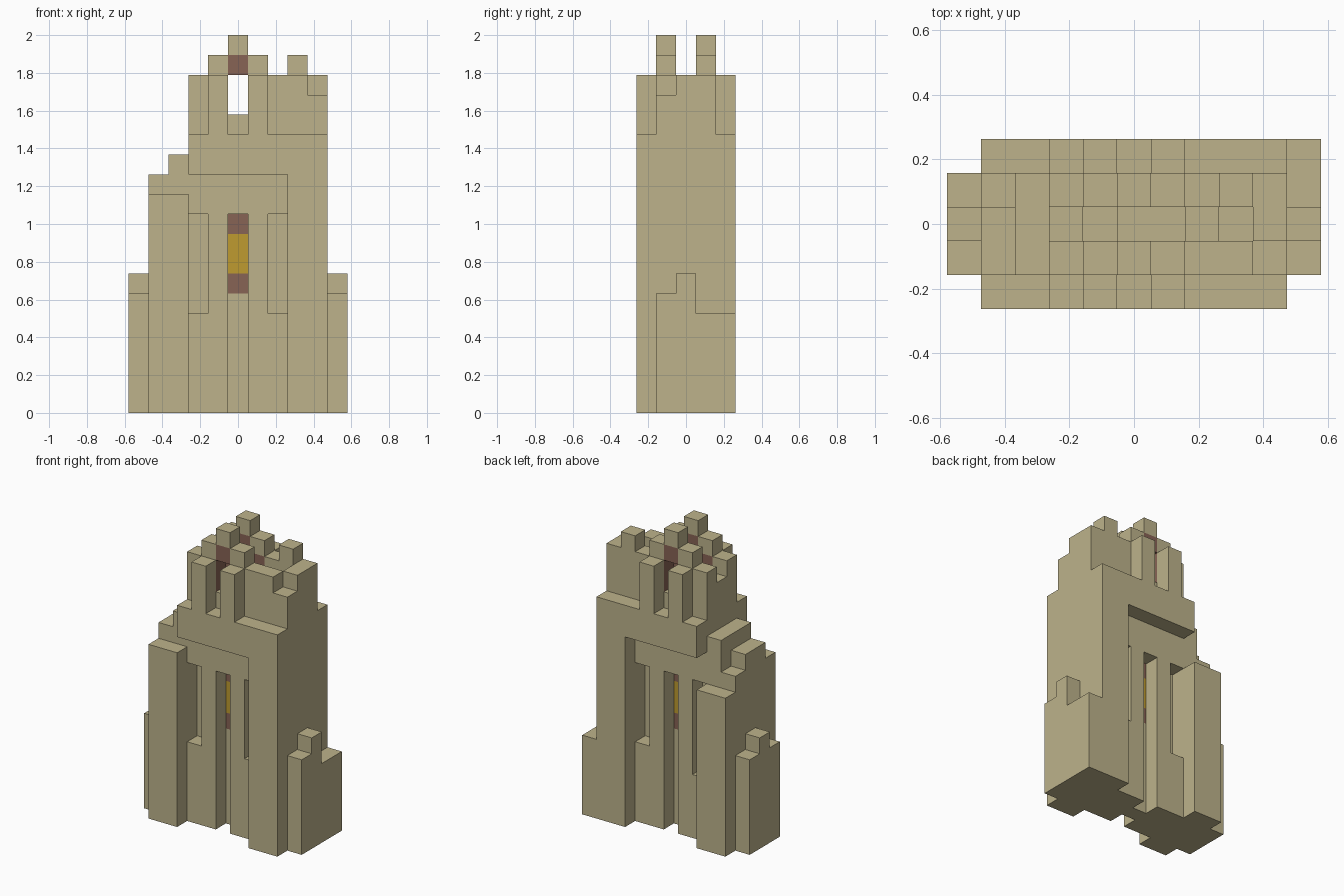
import bpy
import bmesh
from mathutils import Vector

cube = bpy.data.objects.get("Cube")
if cube:
    bpy.data.objects.remove(cube, do_unlink=True)

U = 2 / 19  # edge of one building block


def material(name, color):
    m = bpy.data.materials.new(name)
    m.use_nodes = True
    m.diffuse_color = color
    bsdf = next(n for n in m.node_tree.nodes if n.type == 'BSDF_PRINCIPLED')
    bsdf.inputs["Base Color"].default_value = color
    return m


sandstone = material("sandstone", (0.51, 0.45, 0.26, 1))
brown = material("brown", (0.245, 0.125, 0.09, 1))
gold = material("gold", (0.52, 0.33, 0.03, 1))

cells = {}  # block position -> (part name, material)


def fill(name, mat, xs, ys, zs):
    """Fill an inclusive block range; later parts replace earlier ones."""
    for x in range(xs[0], xs[1] + 1):
        for y in range(ys[0], ys[1] + 1):
            for z in range(zs[0], zs[1] + 1):
                cells[x, y, z] = (name, mat)


def carve(xs, y, zs):
    for x in range(xs[0], xs[1] + 1):
        for z in range(zs[0], zs[1] + 1):
            cells.pop((x, y, z), None)


# Main body and its stepped right shoulder
fill("tower_body", sandstone, (-2, 4), (-1, 1), (0, 13))
fill("right_shoulder", sandstone, (-3, -3), (-1, 1), (0, 12))
fill("right_step", sandstone, (-4, -4), (-1, 0), (0, 11))
fill("right_step", sandstone, (-4, -4), (1, 1), (0, 10))

# Rooftop column heights, one row per depth, from x = -2 to x = 4
roof = {-1: (17, 14, 15, 14, 17, 17, 16),
        0: (16, 14, 15, 15, 16, 15, 17),
        1: (17, 14, 15, 14, 17, 18, 17)}
for y, row in roof.items():
    for i, top in enumerate(row):
        fill("battlements", sandstone, (i - 2, i - 2), (y, y), (14, top - 1))

for side, label, pier_top in ((-1, "front", 10), (1, "back", 9)):
    outer, inner = (2 * side, 2 * side), (side, side)
    # Outer frame: tall pier, short pier and beam
    fill(label + "_tall_pier", sandstone, (3, 4), outer, (0, 13))
    fill(label + "_short_pier", sandstone, (-4, -3), outer, (0, pier_top))
    fill(label + "_beam", sandstone, (-2, 2), outer, (12, 13))
    # Recessed centre and side niches
    carve((0, 0), side, (0, 9))
    carve((2, 2), side, (5, 9))
    carve((-2, -2), side, (5 if side < 0 else 4, 9))
    # Crown of posts carrying a bridge and cap
    for x in (-1, 1):
        fill(label + "_crown_post", sandstone, (x, x), outer, (14, 16))
        fill(label + "_inner_post", brown, (x, x), inner, (14, 16))
        fill(label + "_post_cap", sandstone, (x, x), inner, (17, 17))
    fill(label + "_bridge", brown, (0, 0), inner, (17, 17))
    fill(label + "_bridge_cap", sandstone, (0, 0), inner, (18, 18))

# Glowing slit window in the centre
fill("window_sill", brown, (0, 0), (0, 0), (6, 6))
fill("window_glass", gold, (0, 0), (0, 0), (7, 8))
fill("window_head", brown, (0, 0), (0, 0), (9, 9))

# Low end buttresses
for y, right, left in ((-1, 6, 6), (0, 7, 7), (1, 6, 5), (2, 0, 5)):
    fill("right_buttress", sandstone, (-5, -5), (y, y), (0, right - 1))
    fill("left_buttress", sandstone, (5, 5), (y, y), (0, left - 1))


def build(name, mat, blocks):
    """Make one object from the exposed sides of its blocks."""
    bm = bmesh.new()
    for block in blocks:
        centre = Vector(block) + Vector((0, 0, 0.5))
        for axis in range(3):
            for sign in (-1, 1):
                n = Vector((0, 0, 0))
                n[axis] = sign
                if tuple(int(c) for c in Vector(block) + n) in cells:
                    continue
                a = Vector((0, 0, 0))
                a[(axis + 1) % 3] = 0.5
                b = n.cross(a)
                mid = centre + n / 2
                corners = (mid - a - b, mid + a - b, mid + a + b, mid - a + b)
                bm.faces.new([bm.verts.new(c * U) for c in corners])
    bmesh.ops.remove_doubles(bm, verts=bm.verts, dist=U / 100)
    if bm.faces:
        mesh = bpy.data.meshes.new(name)
        bm.to_mesh(mesh)
        mesh.materials.append(mat)
        bpy.context.collection.objects.link(bpy.data.objects.new(name, mesh))
    bm.free()


parts = {}
for block, key in cells.items():
    parts.setdefault(key, []).append(block)
for (name, mat), blocks in parts.items():
    build(name, mat, blocks)
